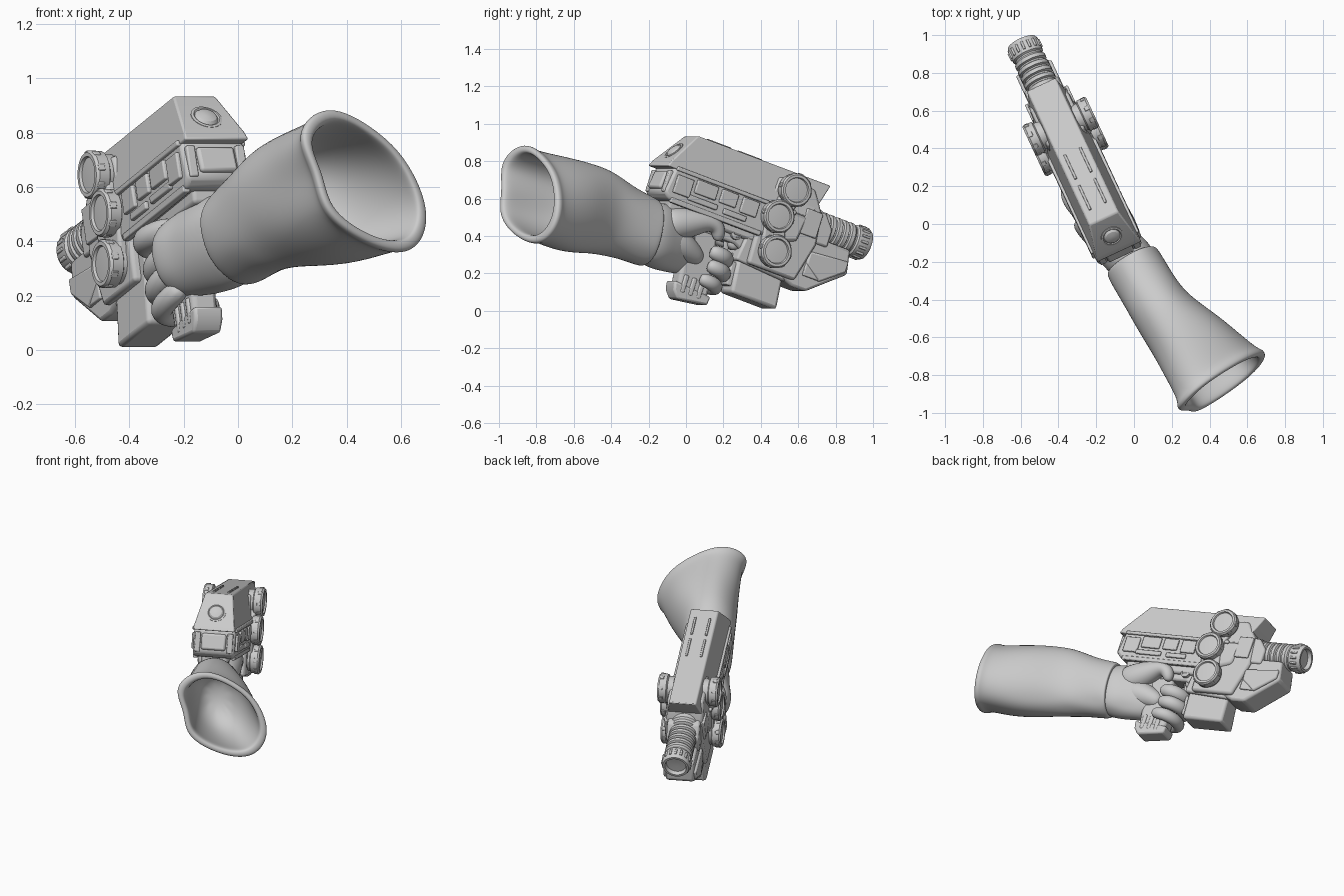
import bpy, bmesh, math
from mathutils import Vector, Matrix

# Gun frame: local x = right side, y = toward muzzle, z = up
YAW, PITCH = math.radians(25), math.radians(-19)
GUN = Matrix.Translation((-0.24, 0.2, 0.5)) @ Matrix.Rotation(YAW, 4, 'Z') @ Matrix.Rotation(PITCH, 4, 'X')
hard = []

def finish(name, bm, mat=GUN, bevel=0.0, subsurf=0):
    bmesh.ops.recalc_face_normals(bm, faces=bm.faces[:])
    me = bpy.data.meshes.new(name)
    bm.to_mesh(me)
    bm.free()
    ob = bpy.data.objects.new(name, me)
    bpy.context.collection.objects.link(ob)
    ob.matrix_world = mat
    if bevel:
        m = ob.modifiers.new("bevel", 'BEVEL')
        m.width, m.segments, m.limit_method = bevel, 2, 'ANGLE'
    if subsurf:
        m = ob.modifiers.new("smooth", 'SUBSURF')
        m.levels = m.render_levels = subsurf
        for f in me.polygons:
            f.use_smooth = True
    else:
        hard.append(ob)
    return ob

def loft(name, rings, mat=GUN, subsurf=2):
    bm = bmesh.new()
    vs = [[bm.verts.new(p) for p in r] for r in rings]
    n = len(vs[0])
    for a, b in zip(vs, vs[1:]):
        for i in range(n):
            bm.faces.new((a[i], a[(i + 1) % n], b[(i + 1) % n], b[i]))
    bm.faces.new(vs[0])
    bm.faces.new(vs[-1])
    return finish(name, bm, mat, 0, subsurf)

def plate(name, prof, bevel=0.008, shift=0.0):
    """Side profile of (y, z, half width) spanned across the gun."""
    bm = bmesh.new()
    a = [bm.verts.new((shift - h, y, z)) for y, z, h in prof]
    b = [bm.verts.new((shift + h, y, z)) for y, z, h in prof]
    n = len(a)
    for i in range(n):
        bm.faces.new((a[i], a[(i + 1) % n], b[(i + 1) % n], b[i]))
    bm.faces.new(a)
    bm.faces.new(b)
    return finish(name, bm, GUN, bevel)

def slab(name, prof, half, bevel=0.008, shift=0.0):
    return plate(name, [(y, z, half) for y, z in prof], bevel, shift)

def box(name, c, size, bevel=0.006, tilt=0.0):
    bm = bmesh.new()
    bmesh.ops.create_cube(bm, size=1, matrix=Matrix.Translation(c) @ Matrix.Rotation(tilt, 4, 'X') @ Matrix.Diagonal((*size, 1)))
    return finish(name, bm, GUN, bevel)

def lathe(name, prof, origin, axis, n=28):
    """Profile of (radius, distance along axis)."""
    rot = Vector((0, 0, 1)).rotation_difference(Vector(axis)).to_matrix()
    rings = [[Vector(origin) + rot @ Vector((r * math.cos(2 * math.pi * i / n), r * math.sin(2 * math.pi * i / n), t))
              for i in range(n)] for r, t in prof]
    return loft(name, rings, GUN, 0)

def tube(name, pts, n=8):
    """Rounded finger-like tube through (x, y, z, radius)."""
    P = [Vector(p[:3]) for p in pts]
    rings = []
    for i, p in enumerate(P):
        t = (P[min(i + 1, len(P) - 1)] - P[max(i - 1, 0)]).normalized()
        e = t.cross(Vector((0.1, 0.05, 1))).normalized()
        f = e.cross(t)
        rings.append([p + pts[i][3] * 1.08 * (e * math.cos(2 * math.pi * k / n) + f * math.sin(2 * math.pi * k / n)) for k in range(n)])
    return loft(name, rings)

# Top cover and main body
plate("top_cover", [(-.455, .135, .13), (-.44, .17, .125), (-.32, .35, .085), (.51, .353, .083), (.45, .19, .115), (.40, .14, .125)])
slab("main_body", [(-.43, .0), (-.41, .145), (.42, .145), (.40, .0), (.3, -.035), (-.39, -.035)], .128, .018)
slab("body_spine", [(-.36, -.08), (-.38, .1), (.2, .1), (.2, -.08)], .085, .015)
slab("front_frame", [(.17, -.2), (.16, .1), (.2, .3), (.42, .3), (.5, .19), (.52, .02), (.46, -.2)], .112, .015)
slab("barrel_clamp", [(.48, .03), (.48, .2), (.53, .2), (.59, .13), (.59, .03)], .1, .012)
slab("lower_nose", [(.3, -.17), (.4, .04), (.5, .065), (.73, .065), (.755, -.065), (.55, -.23), (.46, -.23)], .088, .015)
slab("nose_chin", [(.5, -.09), (.5, -.02), (.735, -.0), (.735, -.06), (.6, -.16)], .103, .01)
slab("trigger_frame", [(-.2, -.12), (-.22, -.02), (.2, -.02), (.2, -.17), (.08, -.12)], .06, .012)

# Magazine block
slab("magazine_collar", [(.11, -.2), (.13, -.04), (.42, -.04), (.42, -.22)], .082, .012)
plate("magazine", [(.145, -.375, .082), (.125, -.15, .068), (.41, -.15, .068), (.43, -.375, .082)], .018, -.012)
slab("magazine_rear_rib", [(.115, -.34), (.105, -.21), (.16, -.21), (.16, -.34)], .045)

# Side panels, rails and latches
for s in (-1, 1):
    for i, (y, z, l, h) in enumerate([(-.335, .06, .1, .1), (-.2, .085, .13, .075), (-.06, .085, .1, .075),
                                      (.07, .08, .1, .085), (-.2, .015, .18, .03), (0, .012, .14, .03)]):
        box(f"side_panel_{i}", (s * .128, y, z), (.028, l, h))
    box("side_rail", (s * .125, -.03, .14), (.03, .74, .022))
    box("lower_rail", (s * .115, -.1, -.03), (.03, .56, .028))
    box("disc_strut", (s * .115, .27, .17), (.06, .11, .2), .012, -.3)
    box("disc_strut_lower", (s * .11, .255, -.01), (.06, .13, .2), .012, .2)
    box("front_latch", (s * .105, .45, .12), (.04, .1, .14))
    box("nose_panel", (s * .09, .55, -.12), (.02, .1, .07))
    for y in (-.17, .02):
        box("top_slot", (s * .045, y, .352), (.014, .15, .014), .003)
    # Round side discs
    for i, (y, z) in enumerate([(.283, .251), (.232, .085), (.278, -.097)]):
        lathe(f"side_disc_{i}", [(.076, 0), (.076, .035), (.088, .042), (.09, .085), (.082, .096), (.068, .096),
                                 (.064, .086), (.03, .088)], (s * .09, y, z), (s, 0, 0))
        for k in range(8):
            a = k * math.pi / 4
            box("disc_lug", (s * .165, y + .085 * math.cos(a), z + .085 * math.sin(a)), (.026, .026, .014), .003, a + math.pi / 2)
    lathe("frame_pin", [(.032, 0), (.032, .03), (.02, .035), (.018, .03)], (s * .05, .07, -.07), (s, 0, 0), 16)

# Rear plate button and rear hatch
lathe("rear_button", [(.06, -.01), (.06, .006), (.05, .008), (.045, .004), (.036, .014), (.015, .02)],
      (0, -.39, .24), (0, -.849, .528), 24)
box("rear_hatch", (0, -.425, .065), (.15, .03, .1), .012, -.14)
for s in (-1, 1):
    box("rear_clasp", (s * .1, -.415, .06), (.035, .035, .12))

# Ribbed barrel with open muzzle
ribs = [(.05, .40), (.1, .42), (.1, .5), (.09, .51), (.09, .53)]
for i in range(5):
    t = .545 + i * .04
    ribs += [(.074, t - .008), (.074, t), (.086, t + .006), (.086, t + .026)]
ribs += [(.076, .742), (.076, .75), (.086, .758), (.088, .825), (.08, .84), (.066, .84), (.06, .815), (.02, .812)]
lathe("barrel", ribs, (0, 0, .132), (0, 1, 0), 32)
for k in range(16):
    a = k * math.pi / 8
    box("muzzle_lug", (.086 * math.cos(a), .795, .132 + .086 * math.sin(a)), (.014, .045, .014), .003)

# Pistol grip, trigger and guard
slab("grip", [(-.19, -.08), (-.19, -.2), (-.15, -.49), (.03, -.475), (.03, -.38), (-.02, -.1)], .052, .02)
slab("grip_base", [(-.185, -.42), (-.175, -.47), (-.14, -.51), (.04, -.485), (.045, -.435)], .058, .012)
for i in range(3):
    box("grip_side_rib", (0, -.125 + i * .05, -.42), (.12, .028, .1), .008)
tube("trigger_guard", [(0, -.01, -.16, .014), (0, .05, -.185, .014), (0, .12, -.185, .014), (0, .16, -.14, .014)])
box("trigger", (0, .06, -.13), (.022, .025, .09), .006, .3)

# Arm sections: shared outline of the cuff, blended from an ellipse
cuff = [(-.245, .17), (-.1, .285), (.085, .18), (.19, .075), (.255, -.098), (.215, -.22), (.124, -.268), (-.03, -.22), (-.175, -.115), (-.175, .03)]
Q = Vector((-.12, .2, .97)).normalized()

def arm_ring(x, y, z, rp, rq, blend, j):
    ring = []
    P = Vector((.866, .5 + .22 * blend, 0))
    for k, (p, q) in enumerate(cuff):
        p, q = p / .25, q / .26
        d = math.hypot(p, q)
        f = blend + (1 - blend) / d
        f *= 1.05 * (1 + .03 * math.sin(2.6 * k + 1.9 * j) * (1 - blend))
        ring.append(Vector((x, y, z)) + P * (p * f * rp) + Q * (q * f * rq))
    return ring

def limb(name, secs):
    loft(name, [arm_ring(*s, j) for j, s in enumerate(secs)], Matrix.Identity(4), 3)

limb("sleeve", [(-.005, -.2, .42, .12, .16, 0), (-.01, -.19, .42, .148, .185, 0), (0, -.215, .425, .155, .195, 0),
                (.06, -.32, .472, .157, .205, 0), (.11, -.4, .51, .16, .225, .05), (.165, -.475, .54, .17, .242, .15),
                (.275, -.6, .56, .207, .262, .35), (.36, -.71, .585, .228, .262, .65), (.435, -.81, .615, .238, .252, 1),
                (.445, -.83, .62, .258, .266, 1), (.461, -.855, .628, .258, .266, 1), (.463, -.858, .629, .22, .228, 1),
                (.45, -.83, .622, .21, .218, 1), (.38, -.73, .595, .198, .22, .7), (.25, -.56, .56, .155, .195, .3),
                (.19, -.49, .545, .06, .08, 0)])
limb("hand", [(.03, -.26, .44, .12, .16, 0), (-.03, -.17, .41, .138, .185, 0), (-.09, -.11, .39, .13, .182, 0),
              (-.145, -.05, .365, .122, .172, 0), (-.21, 0, .345, .108, .155, 0), (-.265, .045, .33, .075, .125, 0)])

# Curled fingers, knuckles on the left and tips on the right
for i, (w, u, r) in enumerate([(-.212, .02, .045), (-.288, .03, .044), (-.37, .01, .04)]):
    tube(f"finger_{i}", [(-.07, u - .16, w + .04, r), (-.105, u - .07, w + .015, r * 1.1), (-.1, u + .02, w, r * 1.1), (-.04, u + .065, w - .005, r),
                         (.04, u + .06, w - .005, r), (.088, u + .015, w, r), (.085, u - .045, w + .004, r * .95), (.075, u - .07, w + .006, r * .6)])
tube("index_finger", [(-.06, -.15, -.1, .045), (-.11, -.05, -.095, .05), (-.12, .05, -.09, .05), (-.07, .1, -.1, .042),
                      (0, .1, -.115, .038), (.05, .09, -.12, .034)])
tube("thumb", [(.05, -.36, -.16, .08), (.055, -.29, -.14, .095), (.07, -.2, -.1, .08), (.085, -.11, -.06, .054),
               (.09, -.05, -.075, .045), (.085, -.03, -.12, .038), (.08, -.03, -.145, .022)])
tube("palm_heel", [(.02, -.38, -.2, .08), (.025, -.29, -.225, .1), (.035, -.2, -.23, .085), (.03, -.12, -.25, .06), (.02, -.06, -.27, .04)])

# Smooth the round hard-surface parts, keeping edges sharp
for ob in hard:
    ob.select_set(True)
bpy.context.view_layer.objects.active = hard[0]
bpy.ops.object.shade_smooth_by_angle(angle=math.radians(32))
